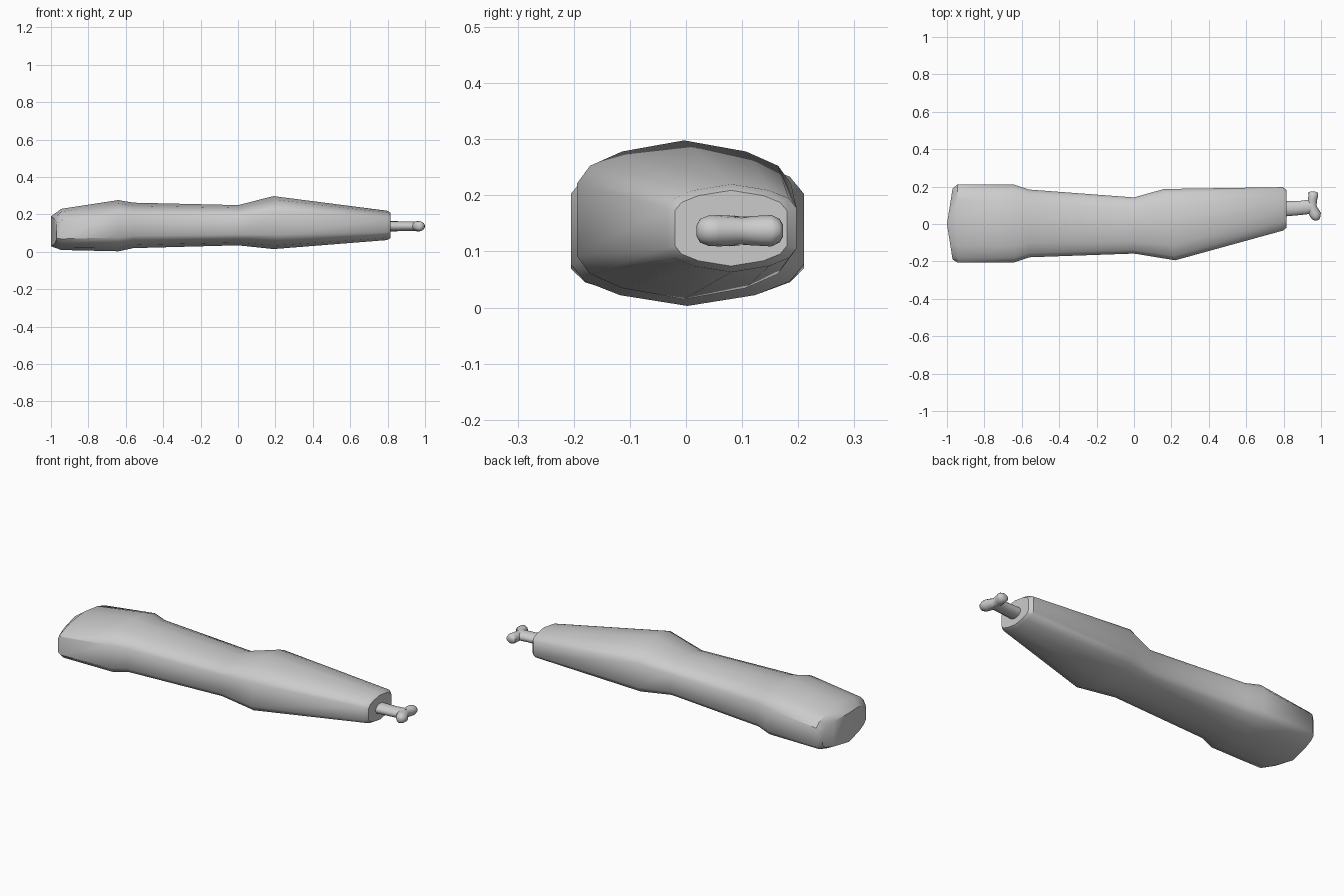
import bpy, math

if "Cube" in bpy.data.objects:
    bpy.data.objects.remove(bpy.data.objects["Cube"])

# Quarter of the body cross-section (top centre to side), mirrored all round
Q = [(0, 1), (.58, .86), (.88, .68), (1, .46)]
RIGHT = Q + [(a, -b) for a, b in reversed(Q)]
RING = RIGHT + [(-a, b) for a, b in reversed(RIGHT[1:-1])]
OVAL = [(math.sin(math.tau * k / 14), math.cos(math.tau * k / 14)) for k in range(14)]


def strip_cap(base):
    """Close a 14-point ring with vertical strips so it can bend across its width."""
    strips = [(0, 1, 6, 7), (1, 2, 5, 6), (2, 3, 4, 5),
              (0, 13, 8, 7), (13, 12, 9, 8), (12, 11, 10, 9)]
    return [tuple(base + k for k in s) for s in strips]


def loft(name, rings, angle):
    n = len(rings[0])
    verts = [p for r in rings for p in r]
    faces = []
    for j in range(len(rings) - 1):
        for i in range(n):
            k = (i + 1) % n
            faces.append((j * n + i, j * n + k, (j + 1) * n + k, (j + 1) * n + i))
    faces += strip_cap(0) + strip_cap((len(rings) - 1) * n)
    me = bpy.data.meshes.new(name)
    me.from_pydata(verts, [], faces)
    ob = bpy.data.objects.new(name, me)
    bpy.context.collection.objects.link(ob)
    bpy.ops.object.select_all(action='DESELECT')
    bpy.context.view_layer.objects.active = ob
    ob.select_set(True)
    bpy.ops.object.mode_set(mode='EDIT')
    bpy.ops.mesh.select_all(action='SELECT')
    bpy.ops.mesh.normals_make_consistent(inside=False)
    bpy.ops.object.mode_set(mode='OBJECT')
    bpy.ops.object.shade_smooth_by_angle(angle=math.radians(angle))
    return ob


def span(lo, hi, t):
    return (lo + hi) / 2 + (hi - lo) / 2 * t


def section_x(x, y0, y1, z0, z1, slant=0, bow=0, shape=RING):
    return [(x + slant * a + bow * abs(a), span(y0, y1, a), span(z0, z1, b))
            for a, b in shape]


def section_y(y, x0, x1, rz, zc=.137):
    return [(span(x0, x1, a), y, zc + rz * b) for a, b in OVAL]


# Main body: butt end, waist, shoulder and tapered nose
loft("body", [
    section_x(-1.0, -.19, .19, .03, .19, bow=.03),
    section_x(-.945, -.205, .21, .01, .23),
    section_x(-.64, -.205, .21, .003, .277),
    section_x(-.56, -.178, .184, .02, .263),
    section_x(0, -.158, .142, .035, .25),
    section_x(.19, -.194, .187, .015, .298, slant=-.03),
    section_x(.797, -.035, .197, .063, .22),
    section_x(.815, -.02, .18, .074, .209),
], 40)

# Thin shaft sticking out of the nose
loft("shaft", [
    section_x(.79, .038, .122, .109, .165, shape=OVAL),
    section_x(.89, .047, .125, .111, .163, shape=OVAL),
    section_x(.96, .055, .135, .111, .163, shape=OVAL),
], 50)

# Two-lobed knuckle across the shaft tip
loft("knuckle", [
    section_y(.019, .963, .978, .010),
    section_y(.025, .952, .992, .021),
    section_y(.04, .940, .998, .027),
    section_y(.06, .930, 1.0, .028),
    section_y(.098, .925, .976, .025),
    section_y(.135, .930, .981, .027),
    section_y(.152, .932, .986, .028),
    section_y(.167, .930, .984, .021),
    section_y(.173, .942, .970, .010),
], 60)
